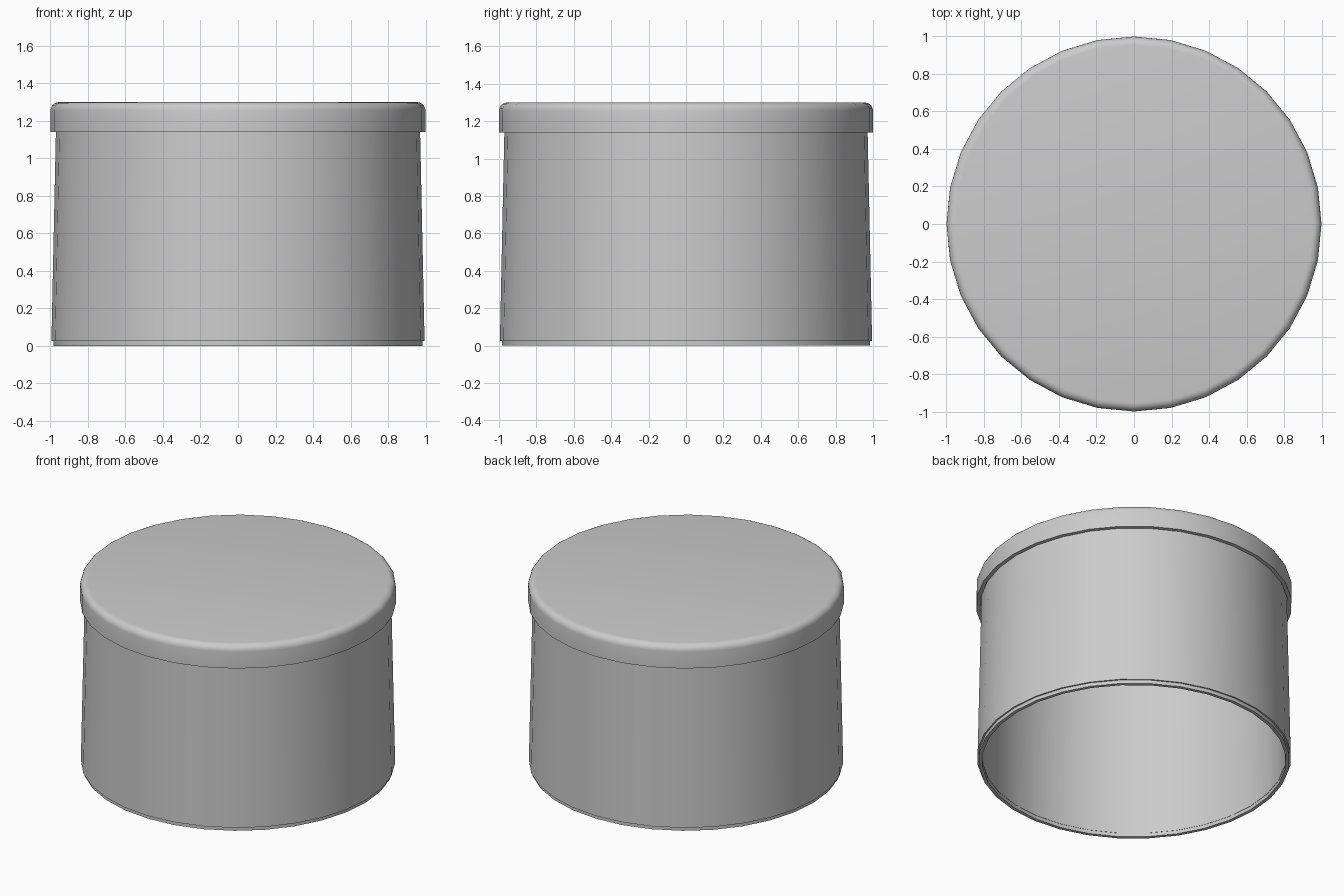
import bpy
import bmesh
import math

cube = bpy.data.objects.get("Cube")
if cube:
    bpy.data.objects.remove(cube)

SEGMENTS = 32

grey = bpy.data.materials.new("plain grey")
grey.use_nodes = True
colour = (0.6, 0.6, 0.6, 1)
grey.diffuse_color = colour
grey.node_tree.nodes["Principled BSDF"].inputs["Base Color"].default_value = colour


def lathe(name, profile, closed):
    """Spin a (radius, height) profile about the z axis."""
    bm = bmesh.new()
    verts = [bm.verts.new((r, 0, z)) for r, z in profile]
    edges = [bm.edges.new(pair) for pair in zip(verts, verts[1:])]
    if closed:
        edges.append(bm.edges.new((verts[-1], verts[0])))
    bmesh.ops.spin(bm, geom=verts + edges, cent=(0, 0, 0), axis=(0, 0, 1),
                   angle=math.tau, steps=SEGMENTS, use_duplicate=False)
    bmesh.ops.remove_doubles(bm, verts=bm.verts, dist=0.0005)
    bmesh.ops.recalc_face_normals(bm, faces=bm.faces)
    mesh = bpy.data.meshes.new(name)
    bm.to_mesh(mesh)
    bm.free()
    mesh.materials.append(grey)
    obj = bpy.data.objects.new(name, mesh)
    bpy.context.collection.objects.link(obj)
    bpy.ops.object.select_all(action="DESELECT")
    obj.select_set(True)
    bpy.context.view_layer.objects.active = obj
    bpy.ops.object.shade_smooth_by_angle(angle=math.radians(35))
    return obj


# Tapered hollow wall, open underneath
lathe("box_wall", [(0.995, 0.025), (0.97, 1.2), (0.945, 1.2), (0.96, 0.025)], True)

# Slightly recessed foot ring
lathe("foot_ring", [(0.985, 0), (0.985, 0.04), (0.962, 0.04), (0.962, 0)], True)

# Lid with rounded rim and hanging skirt
R, TOP, ROUND = 1.0, 1.3, 0.045
rim = [(R - ROUND + ROUND * math.cos(a), TOP - ROUND + ROUND * math.sin(a))
       for a in (math.radians(18 * i) for i in range(6))]
lathe("lid", [(0, TOP - 0.03), (0.974, TOP - 0.03), (0.974, 1.14), (R, 1.14)]
      + rim + [(0, TOP)], False)
